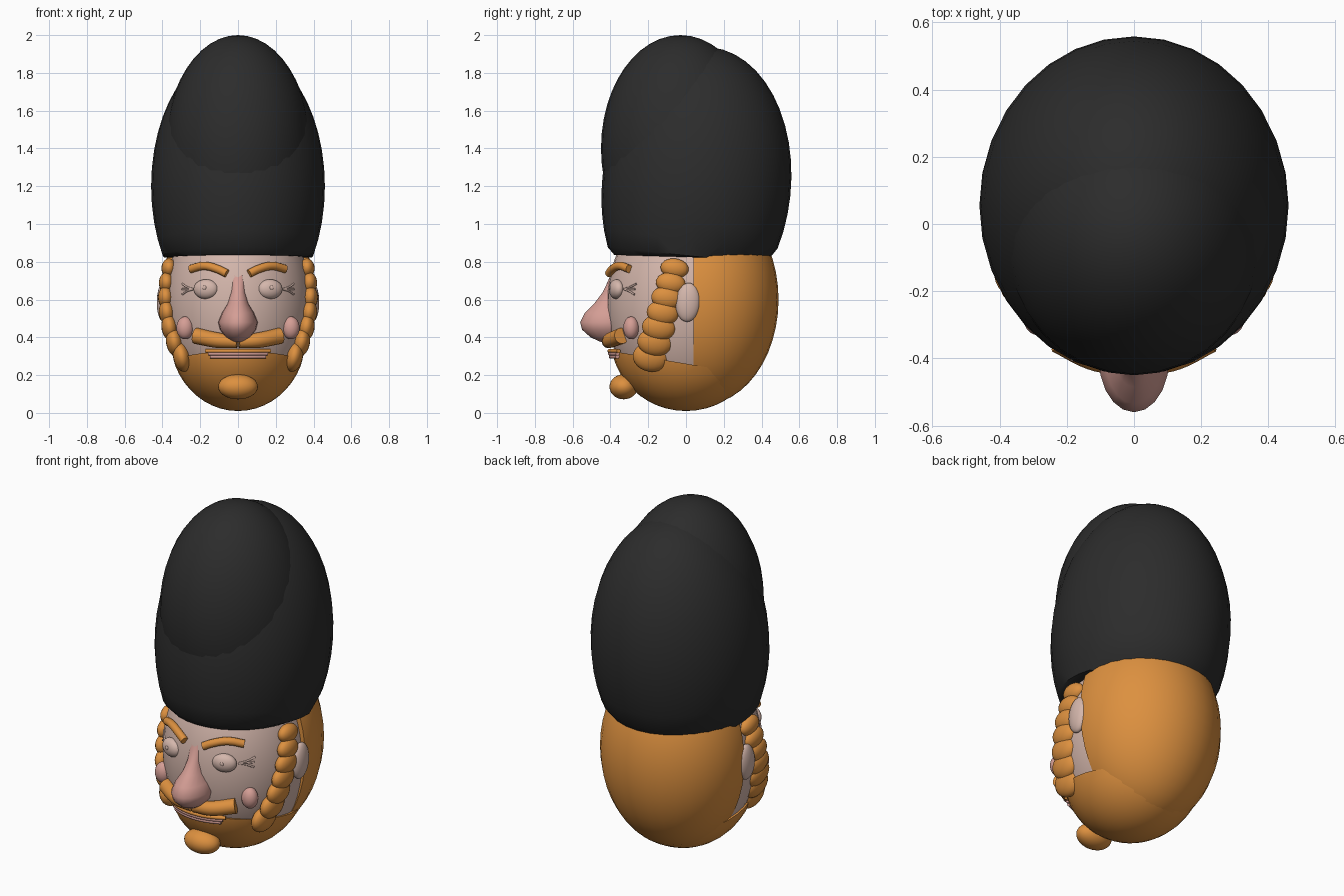
import bpy, bmesh, math
from mathutils import Vector, Matrix

cube = bpy.data.objects.get("Cube")
if cube:
    bpy.data.objects.remove(cube)


def material(name, rgb):
    m = bpy.data.materials.new(name)
    m.use_nodes = True
    m.diffuse_color = (*rgb, 1)
    m.node_tree.nodes["Principled BSDF"].inputs["Base Color"].default_value = (*rgb, 1)
    return m


BLACK = material("black_fur", (0.025, 0.025, 0.025))
GINGER = material("ginger_hair", (0.72, 0.28, 0.05))
SKIN = material("pale_skin", (0.66, 0.47, 0.41))
PINK = material("rosy_skin", (0.66, 0.34, 0.30))

FACE = ((0, 0, 0.57), (0.39, 0.42, 0.56))
BEARD = ((0, 0, 0.40), (0.36, 0.40, 0.39))


def finish(name, bm, mat):
    bmesh.ops.recalc_face_normals(bm, faces=bm.faces)
    mesh = bpy.data.meshes.new(name)
    bm.to_mesh(mesh)
    bm.free()
    mesh.materials.append(mat)
    obj = bpy.data.objects.new(name, mesh)
    bpy.context.collection.objects.link(obj)
    bpy.ops.object.select_all(action="DESELECT")
    obj.select_set(True)
    bpy.context.view_layer.objects.active = obj
    bpy.ops.object.shade_smooth_by_angle(angle=math.radians(40))
    return obj


def ellipsoid(name, centre, radii, mat, rot=(0, 0, 0), cut=None, rim=1.0, seg=32):
    """Ellipsoid, optionally trimmed by a plane (point, normal to remove) and capped."""
    bm = bmesh.new()
    bmesh.ops.create_uvsphere(bm, u_segments=seg, v_segments=seg * 3 // 4, radius=1)
    turn = Matrix.Identity(4)
    for angle, axis in zip(rot, "XYZ"):
        turn = Matrix.Rotation(math.radians(angle), 4, axis) @ turn
    bm.transform(Matrix.Translation(centre) @ turn @ Matrix.Diagonal((*radii, 1)))
    if cut:
        res = bmesh.ops.bisect_plane(bm, geom=bm.verts[:] + bm.edges[:] + bm.faces[:],
                                     plane_co=cut[0], plane_no=cut[1], clear_outer=True)
        edges = [g for g in res["geom_cut"] if isinstance(g, bmesh.types.BMEdge)]
        verts = {v for e in edges for v in e.verts}
        mid = sum((v.co for v in verts), Vector()) / len(verts)
        for v in verts:
            v.co = mid + (v.co - mid) * rim
        bmesh.ops.contextual_create(bm, geom=edges)
    return finish(name, bm, mat)


def on_surface(shape, x, z, lift=0.0):
    """Point on the front of an ellipsoid at a given x and z."""
    (cx, cy, cz), (rx, ry, rz) = shape
    k = max(0, 1 - ((x - cx) / rx) ** 2 - ((z - cz) / rz) ** 2)
    return Vector((x, cy - ry * math.sqrt(k) - lift, z))


def tube(name, points, radius, mat, radii=None):
    curve = bpy.data.curves.new(name, "CURVE")
    curve.dimensions = "3D"
    curve.bevel_depth = radius
    curve.bevel_resolution = 4
    curve.resolution_u = 8
    curve.use_fill_caps = True
    spline = curve.splines.new("BEZIER")
    spline.bezier_points.add(len(points) - 1)
    for i, (bp, p) in enumerate(zip(spline.bezier_points, points)):
        bp.co = p
        bp.handle_left_type = bp.handle_right_type = "AUTO"
        bp.radius = radii[i] if radii else 1
    curve.materials.append(mat)
    obj = bpy.data.objects.new(name, curve)
    bpy.context.collection.objects.link(obj)
    return obj


# Head, hair at the back and beard below
ellipsoid("head", *FACE, SKIN)
ellipsoid("back_hair", (0, 0.08, 0.60), (0.41, 0.41, 0.56), GINGER,
          cut=((0, 0.04, 0.6), (0, -1, 0)))
ellipsoid("beard", *BEARD, GINGER, cut=((0, -0.38, 0.325), (0, 0.17, 1)))
ellipsoid("chin_tuft", (0, -0.33, 0.138), (0.105, 0.075, 0.066), GINGER)

# Tall fur hat made of two overlapping domes
ellipsoid("hat_body", (0, 0.055, 1.20), (0.46, 0.50, 0.74), BLACK, rot=(-6, 0, 0),
          cut=((0, 0, 0.825), (0, -0.03, -1)), rim=0.95)
ellipsoid("hat_crown", (0, -0.03, 1.40), (0.385, 0.42, 0.60), BLACK)

# Nose lofted from half-round sections: height, half width, depth
sections = [(0.73, 0.022, 0.0), (0.70, 0.03, 0.012), (0.64, 0.037, 0.04),
            (0.58, 0.055, 0.085), (0.53, 0.085, 0.135), (0.48, 0.105, 0.16),
            (0.44, 0.095, 0.15), (0.40, 0.065, 0.105), (0.375, 0.03, 0.05)]
bm = bmesh.new()
rings = []
for z, w, d in sections:
    ring = []
    for i in range(20):
        a = math.tau * i / 20
        y = -0.40 - (d * math.sin(a) if math.sin(a) > 0 else 0.05 * math.sin(a))
        ring.append(bm.verts.new((w * math.cos(a), y, z)))
    rings.append(ring)
for low, high in zip(rings, rings[1:]):
    for i in range(20):
        j = (i + 1) % 20
        bm.faces.new((low[i], low[j], high[j], high[i]))
bm.faces.new(rings[0])
bm.faces.new(rings[-1])
finish("nose", bm, PINK)

# Paired features
for side, s in (("left", 1), ("right", -1)):
    ellipsoid(side + "_ear", (s * 0.395, 0.01, 0.585), (0.035, 0.065, 0.103), SKIN,
              rot=(-4, 0, 0))
    ellipsoid(side + "_cheek", (s * 0.28, -0.29, 0.45), (0.046, 0.042, 0.06), PINK)

    # Eyes with small pupils and creases at the corners
    eye = on_surface(FACE, s * 0.17, 0.655, -0.005)
    ellipsoid(side + "_eye", eye, (0.067, 0.038, 0.052), SKIN, rot=(0, 0, s * 18))
    ellipsoid(side + "_pupil", eye + Vector((s * 0.008, -0.037, 0.008)),
              (0.011, 0.005, 0.011), SKIN, seg=16)
    for n, rise in enumerate((-0.028, 0, 0.028)):
        path = [(0.235, 0.655), (0.27, 0.655 + rise * 0.4), (0.295, 0.655 + rise)]
        tube(f"{side}_eye_crease_{n}",
             [on_surface(FACE, s * x, z, 0.002) for x, z in path], 0.005, SKIN)

    # Eyebrow and moustache half
    brow = [(0.06, 0.738), (0.11, 0.762), (0.18, 0.778), (0.25, 0.762)]
    tube(side + "_eyebrow", [on_surface(FACE, s * x, z, 0.012) for x, z in brow], 0.022, GINGER)
    tache = [(0.004, 0.375), (0.11, 0.385), (0.225, 0.408)]
    tube(side + "_moustache", [on_surface(FACE, s * x, z, 0.02) for x, z in tache],
         0.043, GINGER, (0.75, 0.95, 1))

    # Braid of overlapping locks, growing towards the jaw
    for n in range(7):
        t = n / 6
        y, z = -0.06 - 0.125 * t, 0.765 - 0.47 * t
        x = 0.39 * math.sqrt(1 - (y / 0.42) ** 2 - ((z - 0.57) / 0.56) ** 2)
        lock = (s * (x + 0.004), y, z)
        ellipsoid(f"{side}_braid_lock_{n + 1}", lock,
                  (0.04 + 0.006 * t, 0.075 + 0.022 * t, 0.052 + 0.026 * t), GINGER,
                  rot=(-8, s * 12 * t, 0), seg=20)

# Lips and the thin hair line above them
for name, z, half, mat in (("hair_line", 0.328, 0.17, GINGER),
                           ("upper_lip", 0.314, 0.155, PINK),
                           ("lower_lip", 0.298, 0.145, PINK)):
    pts = [on_surface(BEARD, half * k / 2, z, 0.012) for k in range(-2, 3)]
    tube(name, pts, 0.011, mat)
